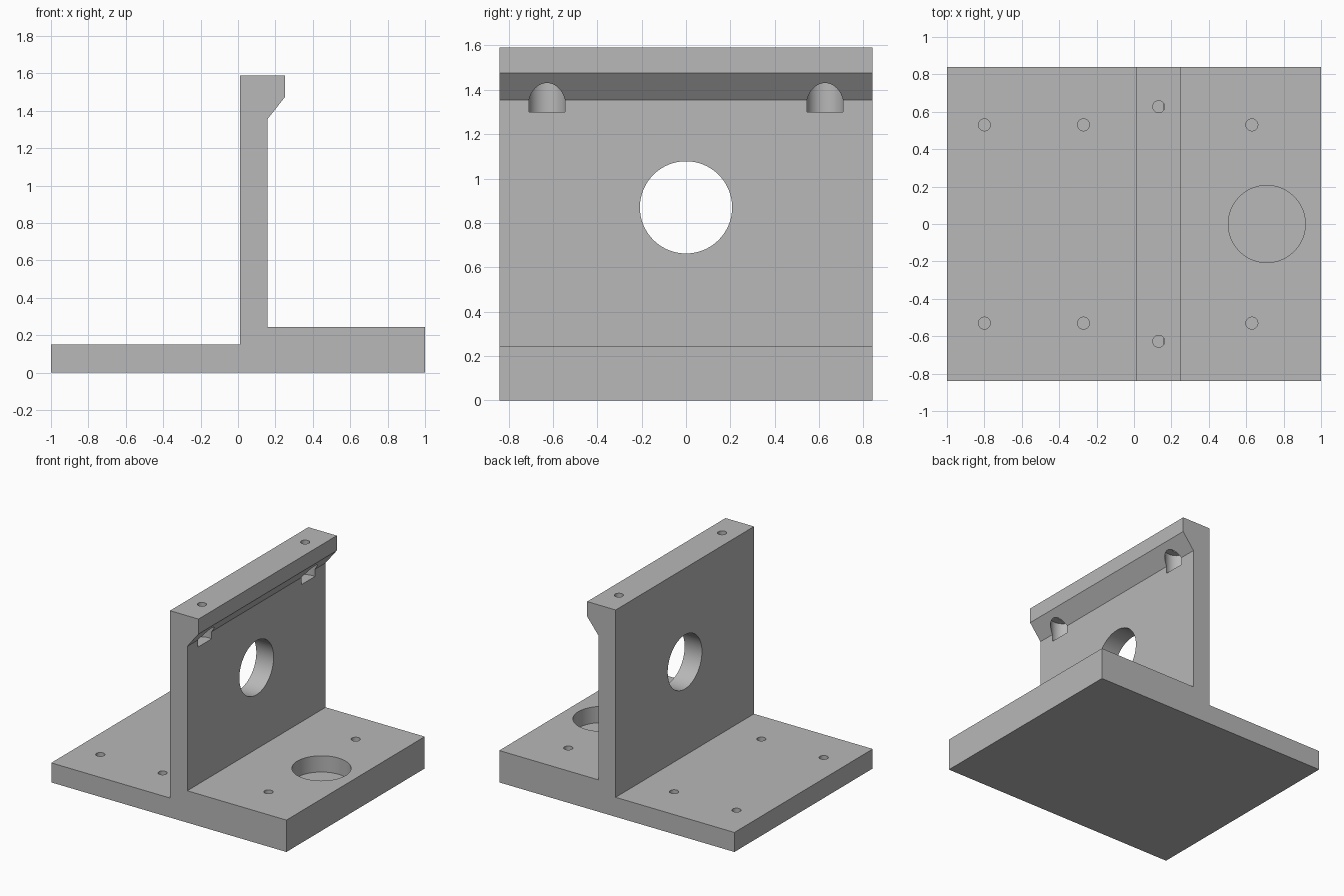
import bpy
import bmesh
import math

cube = bpy.data.objects.get("Cube")
if cube:
    bpy.data.objects.remove(cube, do_unlink=True)

# One plain grey finish
grey = bpy.data.materials.new("machined_grey")
grey.use_nodes = True
colour = (0.48, 0.48, 0.48, 1.0)
grey.diffuse_color = colour
grey.node_tree.nodes["Principled BSDF"].inputs["Base Color"].default_value = colour

HALF_DEPTH = 0.84
LEFT_TOP, RIGHT_TOP, WALL_TOP = 0.15, 0.245, 1.59
WALL_LEFT, WALL_RIGHT, LIP = 0.01, 0.157, 0.252

# Bracket body: stepped base, upright wall and chamfered lip in one profile
profile = [
    (-1, 0), (1, 0), (1, RIGHT_TOP), (WALL_RIGHT, RIGHT_TOP),
    (WALL_RIGHT, 1.355), (LIP, 1.475), (LIP, WALL_TOP),
    (WALL_LEFT, WALL_TOP), (WALL_LEFT, LEFT_TOP), (-1, LEFT_TOP),
]
bm = bmesh.new()
face = bm.faces.new([bm.verts.new((x, -HALF_DEPTH, z)) for x, z in profile])
extruded = bmesh.ops.extrude_face_region(bm, geom=[face])["geom"]
bmesh.ops.translate(bm, vec=(0, 2 * HALF_DEPTH, 0),
                    verts=[v for v in extruded if isinstance(v, bmesh.types.BMVert)])
bmesh.ops.recalc_face_normals(bm, faces=bm.faces)
mesh = bpy.data.meshes.new("bracket_body")
bm.to_mesh(mesh)
bm.free()
mesh.materials.append(grey)
body = bpy.data.objects.new("bracket_body", mesh)
bpy.context.collection.objects.link(body)


def drill(centre, radius, length, sides=48, rotation=(0, 0, 0)):
    """Subtract a cylinder from the body."""
    bpy.ops.mesh.primitive_cylinder_add(vertices=sides, radius=radius, depth=length,
                                        location=centre, rotation=rotation)
    cutter = bpy.context.object
    cutter.name = "hole_cutter"
    cutter.hide_render = True
    cutter.data.materials.append(grey)
    cut = body.modifiers.new("hole", "BOOLEAN")
    cut.operation = "DIFFERENCE"
    cut.solver = "EXACT"
    cut.object = cutter
    bpy.ops.object.select_all(action="DESELECT")
    body.select_set(True)
    bpy.context.view_layer.objects.active = body
    bpy.ops.object.modifier_apply(modifier=cut.name)
    bpy.data.objects.remove(cutter, do_unlink=True)


def drill_down(x, y, radius, bottom, top, sides=48):
    drill((x, y, (bottom + top) / 2), radius, top - bottom, sides)


# Round window through the wall
drill((0.08, 0, 0.87), 0.208, 0.5, 96, (0, math.pi / 2, 0))

# Shallow round pocket in the thick side of the base
drill_down(0.71, 0, 0.206, RIGHT_TOP - 0.125, 0.4, 96)

for side in (-1, 1):
    # Blind screw holes in the base
    for x, surface in ((-0.8, LEFT_TOP), (-0.27, LEFT_TOP), (0.63, RIGHT_TOP)):
        drill_down(x, side * 0.53, 0.032, surface - 0.1, surface + 0.1)
    # Bolt head pocket under the lip, then its clearance hole from the top
    drill_down(0.132, side * 0.627, 0.085, 1.30, 1.465, 64)
    drill_down(0.132, side * 0.627, 0.032, 1.40, 1.7)

# Smooth hole walls, crisp edges
bpy.ops.object.shade_smooth_by_angle(angle=math.radians(30))
